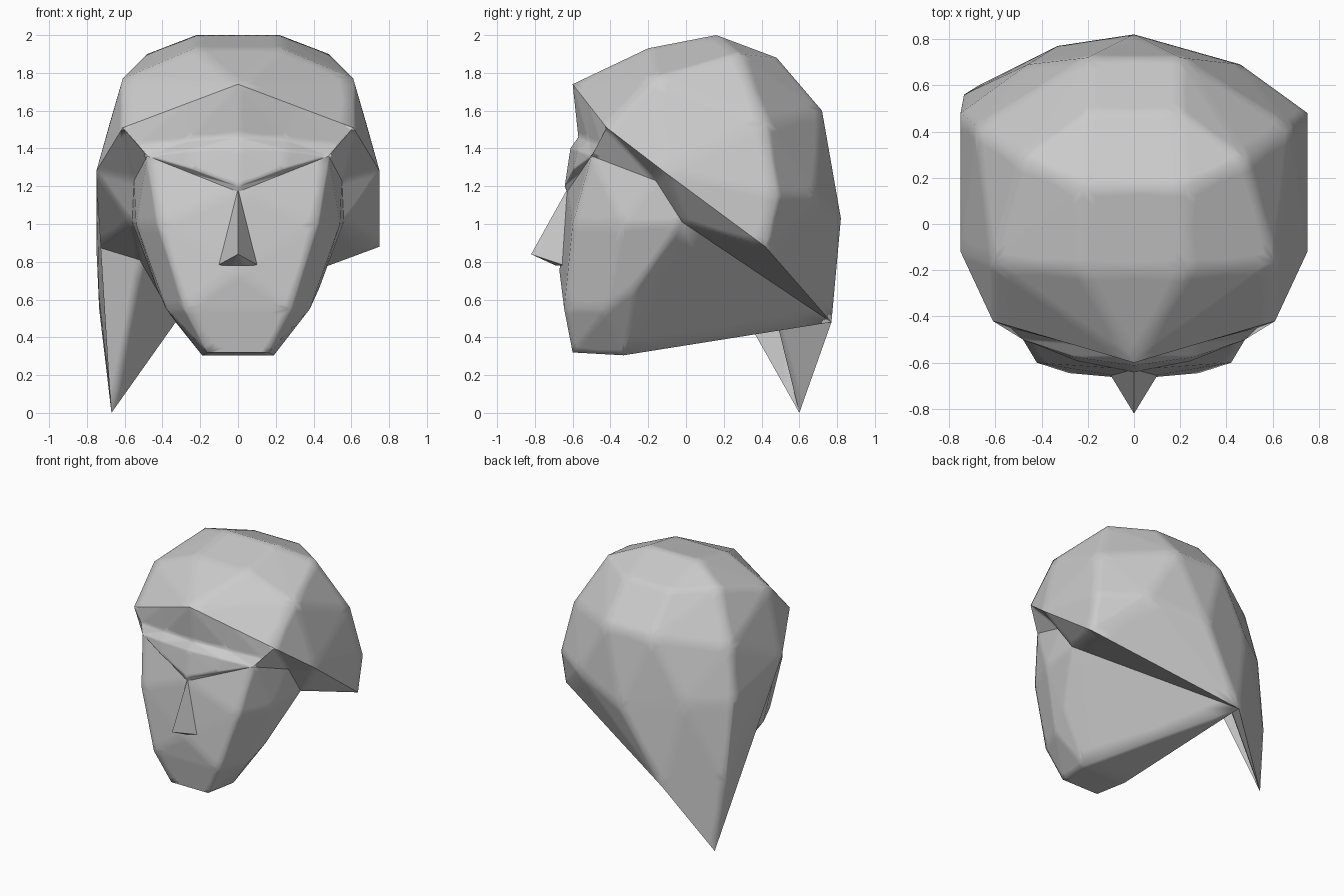
import bpy
import bmesh
import math

cube = bpy.data.objects.get("Cube")
if cube:
    bpy.data.objects.remove(cube, do_unlink=True)

grey = bpy.data.materials.new("stone_grey")
grey.use_nodes = True
grey.diffuse_color = (0.6, 0.6, 0.6, 1)
grey.node_tree.nodes["Principled BSDF"].inputs["Base Color"].default_value = (0.6, 0.6, 0.6, 1)


def flip(p):
    return (-p[0], p[1], p[2])


def both(points):
    return points + [flip(p) for p in points if p[0]]


def finish(name, bm):
    # smooth facets, subdivided so that only the edges look soft
    bmesh.ops.remove_doubles(bm, verts=bm.verts, dist=0.001)
    bmesh.ops.recalc_face_normals(bm, faces=bm.faces)
    mesh = bpy.data.meshes.new(name)
    bm.to_mesh(mesh)
    bm.free()
    mesh.materials.append(grey)
    obj = bpy.data.objects.new(name, mesh)
    bpy.context.collection.objects.link(obj)
    bpy.ops.object.select_all(action="DESELECT")
    obj.select_set(True)
    bpy.context.view_layer.objects.active = obj
    bpy.ops.object.shade_smooth_by_angle(angle=math.radians(75))
    soft = obj.modifiers.new("soft_edges", "SUBSURF")
    soft.subdivision_type = "SIMPLE"
    soft.levels = soft.render_levels = 3


def hull(points, opening=()):
    # convex shell without the faces that span only opening points
    bm = bmesh.new()
    verts = [bm.verts.new(p) for p in points]
    bmesh.ops.convex_hull(bm, input=verts)
    bmesh.ops.delete(bm, geom=[v for v in bm.verts if not v.link_faces], context="VERTS")
    keys = {tuple(round(c, 3) for c in p) for p in opening}
    spare = [f for f in bm.faces
             if all(tuple(round(c, 3) for c in v.co) in keys for v in f.verts)]
    bmesh.ops.delete(bm, geom=spare, context="FACES")
    return bm


def strip(bm, upper, lower):
    # triangles between two rows of equal length
    for i in range(len(upper) - 1):
        a, b, c, d = upper[i], upper[i + 1], lower[i + 1], lower[i]
        for tri in ((a, b, c), (a, c, d)):
            if len(set(tri)) == 3:
                bm.faces.new([bm.verts.new(p) for p in tri])


# Hair rim, nape and the swept tail
peak, corner = (0, -.6, 1.74), (.61, -.42, 1.51)
side, lobe = (.75, -.12, 1.28), (.75, .42, .88)
nape, tail, tail_root = (-.33, .77, .48), (-.67, .6, 0), (-.52, .4, .81)
rim = both([peak, corner, side, lobe]) + [nape, tail]

# Hair cap: faceted shell left open towards the face
crown = both([(.22, .16, 2), (.48, .28, 1.9), (.23, -.2, 1.93), (.61, -.17, 1.77),
              (.2, .48, 1.88), (.68, .42, 1.53), (.75, .48, 1.15),
              (.2, .72, 1.6), (.46, .69, 1.15), (0, .82, 1.03)])
bm = hull(rim + crown + [(-.735, .56, .55)], rim)
strip(bm, [flip(lobe), tail_root, nape], [tail] * 3)
finish("hair_cap", bm)

# Face: faceted mask running back to the nape, open under the hair
temple, cheekbone, ear = (.48, -.5, 1.36), (.55, -.16, 1.23), (.56, -.02, 1.01)
bridge = (0, -.63, 1.17)
top = both([temple, cheekbone, ear, bridge]) + [nape]
lower_face = both([(.42, -.6, 1), (.54, -.33, 1), (0, -.67, .75), (.28, -.645, .55),
                   (.43, -.27, .66), (.38, -.42, .55), (.16, -.6, .32), (.19, -.33, .305)])
finish("face", hull(top + lower_face, top))

# Forehead, crease, brow stepping down to the bridge, and underside of the hair
rows = [[peak, (.305, -.51, 1.625), corner],
        [(0, -.57, 1.46), (.27, -.515, 1.44), (.53, -.45, 1.42)],
        [(0, -.612, 1.4), (.26, -.575, 1.39), temple],
        [(0, -.642, 1.2), (.24, -.595, 1.29), temple],
        [bridge, (.24, -.565, 1.265), temple]]
bm = bmesh.new()
for turn, root in ((lambda p: p, []), (flip, [tail_root])):
    turned = [[turn(p) for p in row] for row in rows]
    for upper, lower in zip(turned, turned[1:]):
        strip(bm, upper, lower)
    strip(bm, [turn(p) for p in (corner, side, lobe)] + root + [nape],
          [turn(p) for p in (temple, cheekbone, ear)] + [turn(ear)] * len(root) + [nape])
finish("brow_and_hair_underside", bm)

# Nose: narrow wedge
finish("nose", hull(both([(0, -.62, 1.2), (0, -.82, .84), (.11, -.64, .78), (.03, -.69, .78)])))
